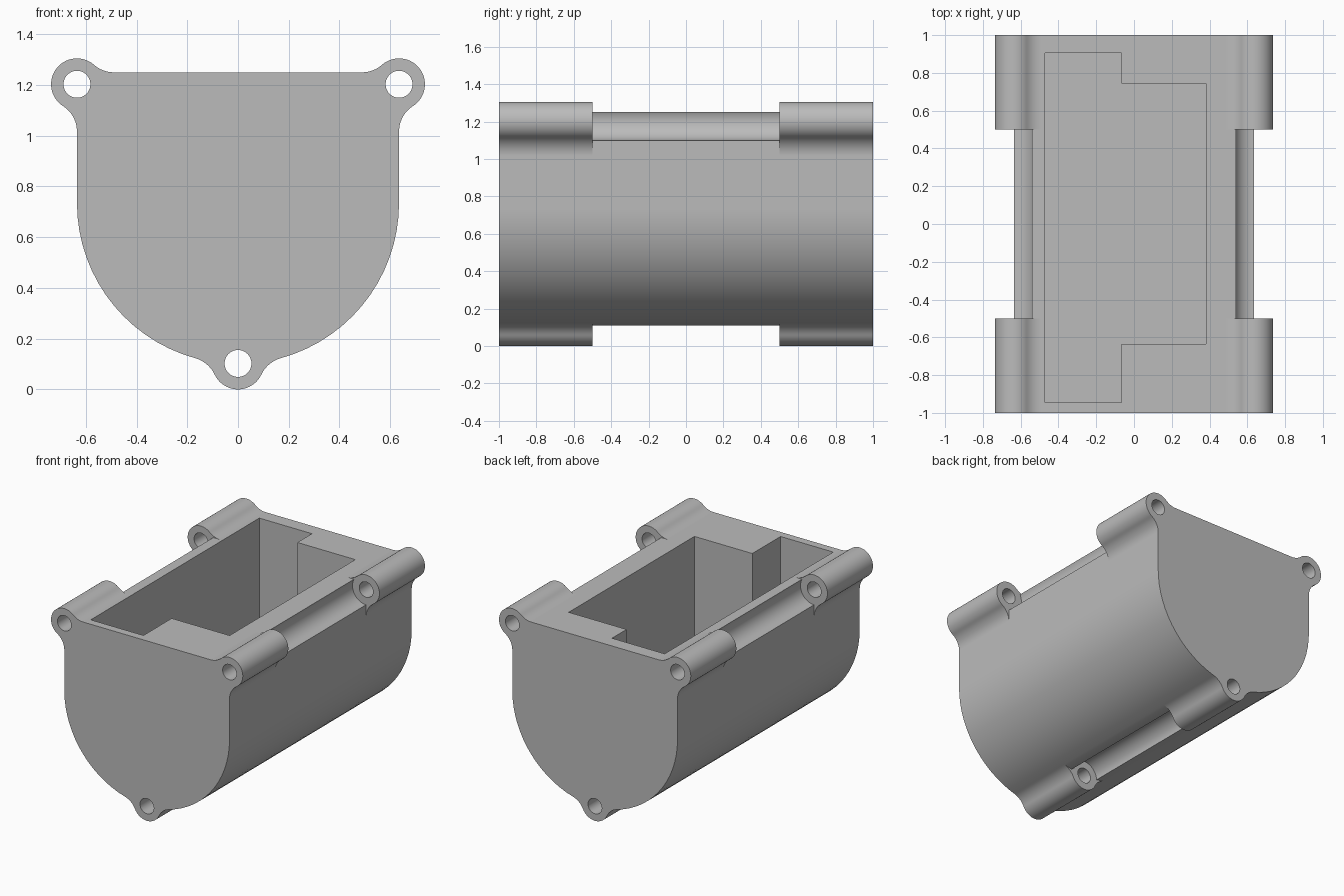
import bpy
import bmesh
from math import atan2, ceil, cos, pi, sin, sqrt, tau

cube = bpy.data.objects.get("Cube")
if cube:
    bpy.data.objects.remove(cube)

HALF = 0.635        # half width, also the radius of the round belly
BELLY = (0, 0.735)  # belly centre in x, z
TOP = 1.25
LUG = 0.102         # lug radius
FILLET = 0.12
BITE = 0.105        # groove radius between the lugs
HOLE = 0.053
LOW = (0, LUG)
HIGH = (HALF, 1.203)


def angle(a, b):
    return atan2(b[1] - a[1], b[0] - a[0])


def arc(c, r, a0, a1, ccw=True):
    """Points on a circle from angle a0 to a1."""
    sweep = (a1 - a0) % tau if ccw else -((a0 - a1) % tau)
    n = max(4, ceil(abs(sweep) / (pi / 36)))
    return [(c[0] + r * cos(a0 + sweep * i / n),
             c[1] + r * sin(a0 + sweep * i / n)) for i in range(n + 1)]


def mirrored(pts):
    return [(-x, z) for x, z in reversed(pts)]


def prism(name, pts, y0, y1):
    """Extrude an x, z outline along y."""
    clean = []
    for p in pts:
        if not clean or abs(p[0] - clean[-1][0]) + abs(p[1] - clean[-1][1]) > 1e-5:
            clean.append(p)
    if abs(clean[0][0] - clean[-1][0]) + abs(clean[0][1] - clean[-1][1]) < 1e-5:
        clean.pop()
    bm = bmesh.new()
    face = bm.faces.new([bm.verts.new((x, y0, z)) for x, z in clean])
    out = bmesh.ops.extrude_face_region(bm, geom=[face])
    moved = [v for v in out["geom"] if isinstance(v, bmesh.types.BMVert)]
    bmesh.ops.translate(bm, vec=(0, y1 - y0, 0), verts=moved)
    bmesh.ops.recalc_face_normals(bm, faces=bm.faces)
    mesh = bpy.data.meshes.new(name)
    bm.to_mesh(mesh)
    bm.free()
    obj = bpy.data.objects.new(name, mesh)
    bpy.context.collection.objects.link(obj)
    return obj


def rectangle(x0, x1, z0, z1):
    return [(x0, z0), (x1, z0), (x1, z1), (x0, z1)]


# Fillet centres: beside the low lug, below the high lug, inside the high lug
reach = LUG + FILLET
gap, span = BELLY[1] - LOW[1], HALF + FILLET
lean = (span ** 2 + gap ** 2 - reach ** 2) / (2 * span * gap)
tilt = sqrt(1 - lean ** 2)
f_low = (span * tilt, BELLY[1] - span * lean)
f_side = (HALF + FILLET, HIGH[1] - sqrt(reach ** 2 - FILLET ** 2))
rise = TOP + FILLET - HIGH[1]
f_top = (HALF - sqrt(reach ** 2 - rise ** 2), TOP + FILLET)

# Main body with full-length lugs
belly_arc = arc(BELLY, HALF, angle(BELLY, f_low), 0)
right = (arc(LOW, LUG, -pi / 2, angle(LOW, f_low))
         + arc(f_low, FILLET, angle(f_low, LOW), angle(f_low, BELLY), False)
         + belly_arc
         + arc(f_side, FILLET, pi, angle(f_side, HIGH), False)
         + arc(HIGH, LUG, angle(HIGH, f_side), angle(HIGH, f_top))
         + arc(f_top, FILLET, angle(f_top, HIGH), -pi / 2, False))
body = prism("housing_body", right + mirrored(right), -1, 1)

# Grooves that split each lug into a front and a back one
corner_x = HALF - sqrt(BITE ** 2 - (TOP - HIGH[1]) ** 2)
corner = (arc(HIGH, BITE, angle(HIGH, (corner_x, TOP)), -pi / 2)
          + [(HALF, f_side[1]), (0.9, f_side[1]), (0.9, 1.4), (f_top[0], 1.4), (f_top[0], TOP)])
meet = (gap ** 2 + HALF ** 2 - BITE ** 2) / (2 * gap)
edge = (sqrt(HALF ** 2 - meet ** 2), BELLY[1] - meet)
bottom_half = (arc(LOW, BITE, pi / 2, angle(LOW, edge), False)
               + arc(BELLY, HALF, angle(BELLY, edge), angle(BELLY, f_low))
               + [(f_low[0] * HALF / span, -0.1)])
cutters = [prism("groove_right", corner, -0.5, 0.5),
           prism("groove_left", mirrored(corner), -0.5, 0.5),
           prism("groove_low", bottom_half + mirrored(bottom_half), -0.5, 0.5)]

# Bolt holes through the lugs
for c in (LOW, HIGH, (-HALF, HIGH[1])):
    cutters.append(prism("bolt_hole", arc(c, HOLE, 0, tau - 0.1745), -1.1, 1.1))

# Stepped pocket open at the top
FLOOR = 0.4
cutters.append(prism("long_pocket", rectangle(-0.47, -0.065, FLOOR, 1.5), -0.945, 0.905))
cutters.append(prism("short_pocket", rectangle(-0.1, 0.38, FLOOR, 1.5), -0.635, 0.745))

bpy.ops.object.select_all(action="DESELECT")
bpy.context.view_layer.objects.active = body
body.select_set(True)
for cutter in cutters:
    cutter.hide_render = True
    cut = body.modifiers.new("cut", "BOOLEAN")
    cut.operation = "DIFFERENCE"
    cut.solver = "EXACT"
    cut.object = cutter
    bpy.ops.object.modifier_apply(modifier=cut.name)
    bpy.data.objects.remove(cutter)

# Plain grey finish
grey = bpy.data.materials.new("plain_grey")
grey.use_nodes = True
grey.diffuse_color = (0.5, 0.5, 0.5, 1)
grey.node_tree.nodes["Principled BSDF"].inputs["Base Color"].default_value = (0.5, 0.5, 0.5, 1)
body.data.materials.clear()
body.data.materials.append(grey)

bpy.ops.object.shade_smooth_by_angle(angle=pi / 6)
weighted = body.modifiers.new("flat_faces", "WEIGHTED_NORMAL")
weighted.keep_sharp = True
